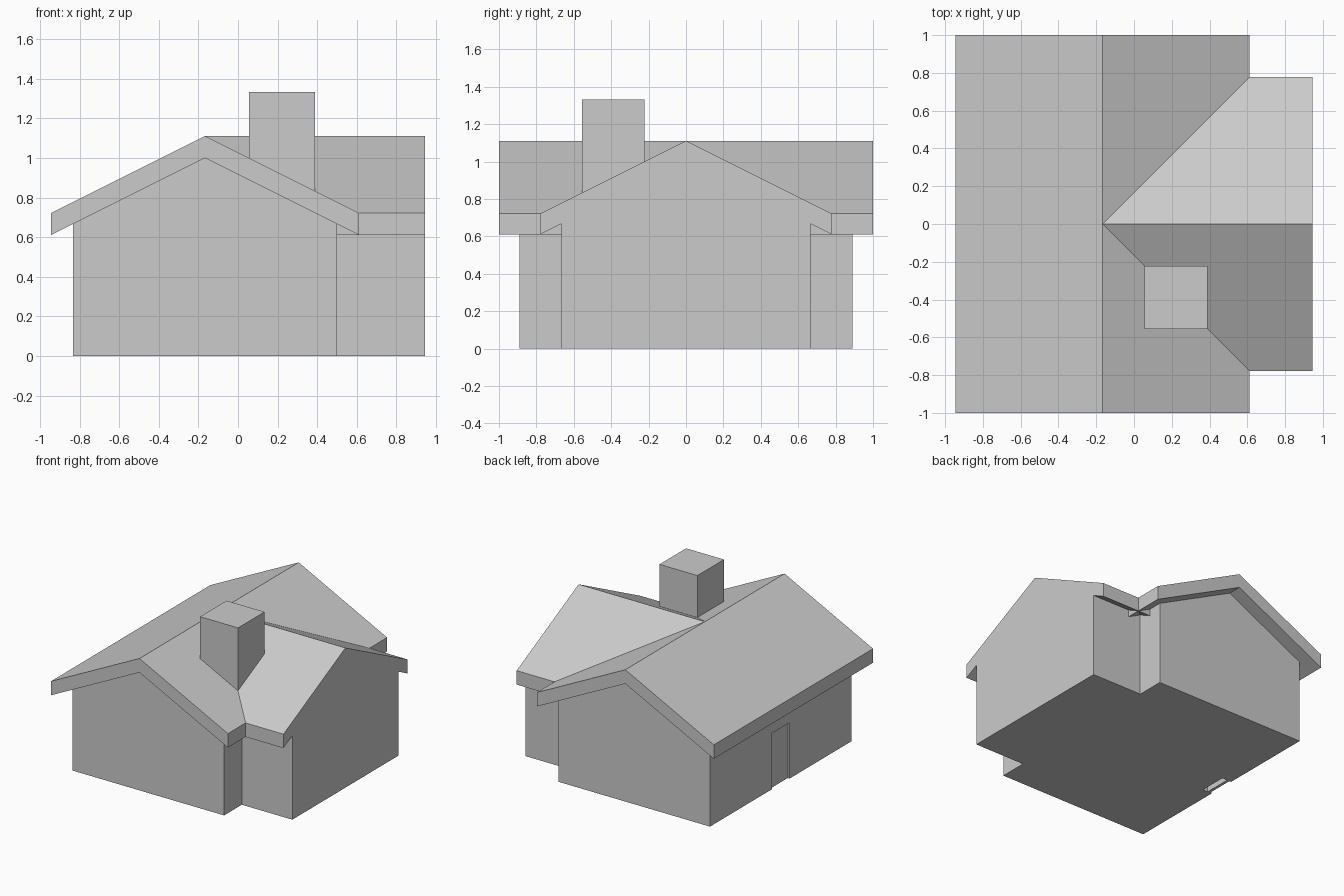
import bpy, bmesh

if "Cube" in bpy.data.objects:
    bpy.data.objects.remove(bpy.data.objects["Cube"])

U = 1 / 18          # module of the design
RX = -3 * U         # x of the main ridge


def mesh_object(name, bm):
    bmesh.ops.recalc_face_normals(bm, faces=bm.faces)
    me = bpy.data.meshes.new(name)
    bm.to_mesh(me)
    bm.free()
    ob = bpy.data.objects.new(name, me)
    bpy.context.collection.objects.link(ob)
    return ob


def prism(name, profile, start, end, place):
    """Extrude a 2D profile from start to end; place maps (u, z, depth) to xyz."""
    bm = bmesh.new()
    a = [bm.verts.new(place(u, z, start)) for u, z in profile]
    b = [bm.verts.new(place(u, z, end)) for u, z in profile]
    bm.faces.new(a)
    bm.faces.new(b)
    n = len(a)
    for i in range(n):
        bm.faces.new((a[i], a[(i + 1) % n], b[(i + 1) % n], b[i]))
    return mesh_object(name, bm)


def box(name, x, y, z):
    return prism(name, [(x[0], z[0]), (x[1], z[0]), (x[1], z[1]), (x[0], z[1])],
                 y[0], y[1], along_y)


def along_y(u, z, d):
    return (u, d, z)


def along_x(u, z, d):
    return (d, u, z)


def combine(target, other, operation):
    mod = target.modifiers.new(operation, 'BOOLEAN')
    mod.operation = operation
    mod.solver = 'EXACT'
    mod.object = other
    bpy.context.view_layer.objects.active = target
    bpy.ops.object.modifier_apply(modifier=mod.name)
    bpy.data.objects.remove(other)


def gable(half_wall, half_roof, centre=0):
    """Outline of walls plus overhanging roof, slope 1:2."""
    right = [(half_wall, 0), (half_wall, 18 * U - half_wall / 2),
             (half_roof, 18 * U - half_roof / 2), (half_roof, 20 * U - half_roof / 2)]
    left = [(-u, z) for u, z in reversed(right)]
    return [(u + centre, z) for u, z in right + [(0, 20 * U)] + left]


# Main block: walls pushed slightly into the roof slab
wall, eave, top = 12 * U, 14 * U, 18.8 * U
house = prism("house", [(RX - wall, 0), (RX + wall, 0), (RX + wall, top - wall / 2),
                        (RX, top), (RX - wall, top - wall / 2)], -16 * U, 16 * U, along_y)
roof = prism("main_roof", [(RX - eave, 11 * U), (RX, 18 * U), (RX + eave, 11 * U),
                           (RX + eave, 13 * U), (RX, 20 * U), (RX - eave, 13 * U)],
             -1, 1, along_y)
combine(house, roof, 'UNION')

# Cross wing with flush gable end
wing = prism("wing", gable(12 * U, 14 * U), RX + 0.002, 17 * U, along_x)
combine(house, wing, 'UNION')

# Doorway in the left wall with a thin door set in it
combine(house, box("doorway", (-0.9, -0.75), (-2 * U, 2 * U), (-0.1, 8 * U)), 'DIFFERENCE')
box("door", (-0.817, -0.795), (-2 * U, 2 * U), (0, 8 * U))

# Chimney standing over the front valley, its foot following the roof
bm = bmesh.new()
corners = [(U, -10 * U), (7 * U, -10 * U), (7 * U, -4 * U), (U, -4 * U)]
foot = [bm.verts.new((x, y, 20 * U - min(x - RX, -y) / 2)) for x, y in corners]
head = [bm.verts.new((x, y, 24 * U)) for x, y in corners]
bm.faces.new(head)
for i in range(4):
    j = (i + 1) % 4
    bm.faces.new((foot[i], foot[j], head[j], head[i]))
mesh_object("chimney", bm)
